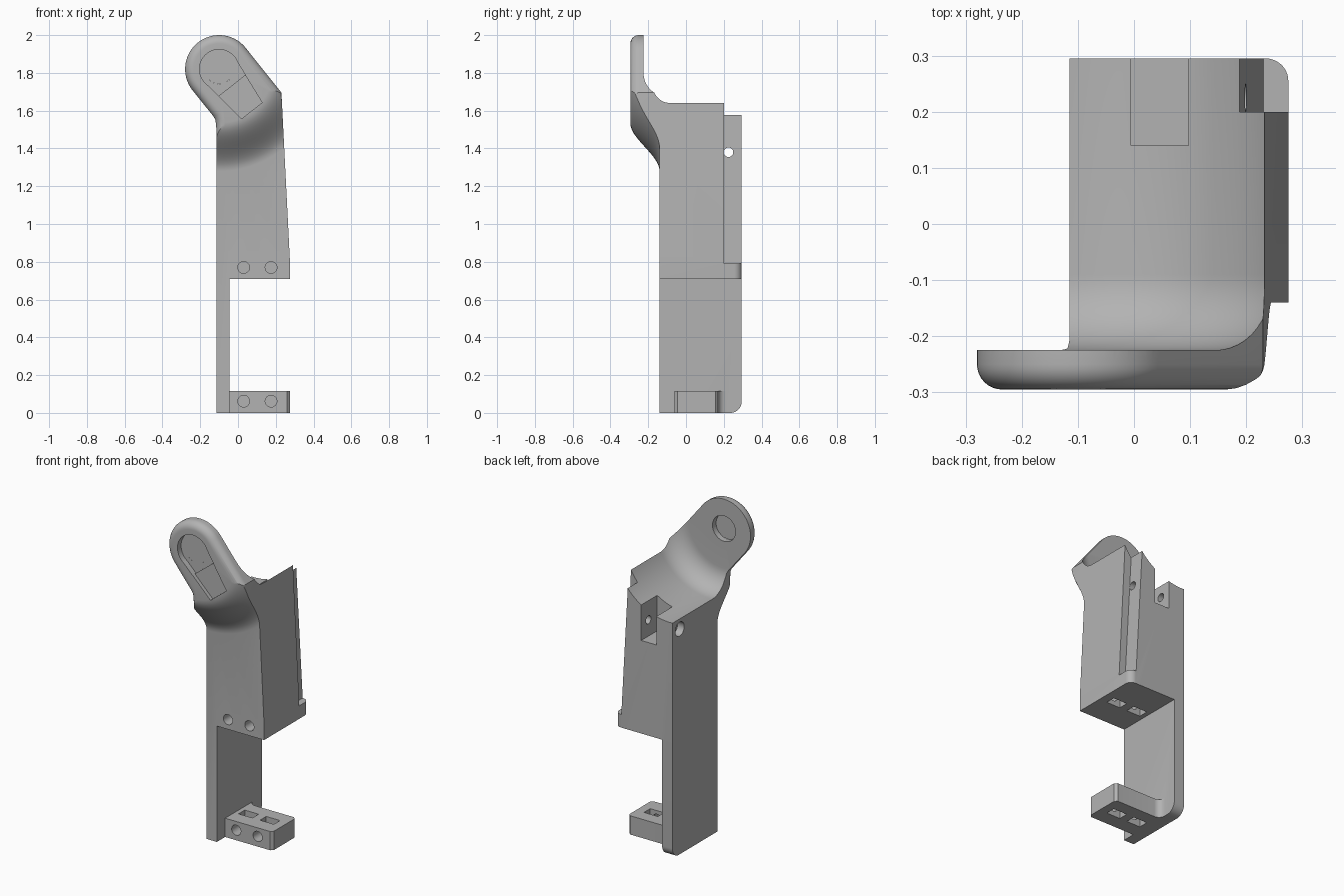
import bpy, bmesh, math
from mathutils import Vector, Matrix

if "Cube" in bpy.data.objects:
    bpy.data.objects.remove(bpy.data.objects["Cube"])

grey = bpy.data.materials.new("plain grey")
grey.use_nodes = True
grey.diffuse_color = (0.45, 0.45, 0.45, 1)
grey.node_tree.nodes["Principled BSDF"].inputs["Base Color"].default_value = grey.diffuse_color

EYE = Vector((-0.10, 0, 1.82))        # centre of the eyelet
AXIS = Vector((0.62, 0, -0.785))      # direction the arm runs down from it
SIDE = Vector((0.785, 0, 0.62))


def finish(bm, name):
    bmesh.ops.recalc_face_normals(bm, faces=bm.faces)
    me = bpy.data.meshes.new(name)
    bm.to_mesh(me)
    bm.free()
    me.materials.append(grey)
    ob = bpy.data.objects.new(name, me)
    bpy.context.collection.objects.link(ob)
    return ob


def loft(name, rings):
    """Join equal rings of points and cap both ends."""
    bm = bmesh.new()
    rows = [[bm.verts.new(p) for p in ring] for ring in rings]
    n = len(rows[0])
    for a, b in zip(rows, rows[1:]):
        for i in range(n):
            bm.faces.new((a[i], a[(i + 1) % n], b[(i + 1) % n], b[i]))
    bm.faces.new(rows[0])
    bm.faces.new(rows[-1])
    return finish(bm, name)


def prism(name, pts, axis, lo, hi):
    """Extrude a 2D outline along the given axis."""
    place = {"x": lambda u, v, t: (t, u, v),
             "y": lambda u, v, t: (u, t, v),
             "z": lambda u, v, t: (u, v, t)}[axis]
    return loft(name, [[place(u, v, t) for u, v in pts] for t in (lo, hi)])


def box(name, x, y, z):
    return prism(name, [(x[0], y[0]), (x[1], y[0]), (x[1], y[1]), (x[0], y[1])], "z", *z)


def arc(cu, cv, r, start, end, n=10):
    angles = [math.radians(start + (end - start) * i / n) for i in range(n + 1)]
    return [(cu + r * math.cos(a), cv + r * math.sin(a)) for a in angles]


def rod(name, u, v, r, axis, lo, hi):
    return prism(name, arc(u, v, r, 0, 352.5, 47), axis, lo, hi)


def combine(target, tool, operation):
    """Apply a boolean and discard the tool."""
    tool.hide_render = True
    mod = target.modifiers.new("cut", "BOOLEAN")
    mod.operation, mod.object, mod.solver = operation, tool, "EXACT"
    deps = bpy.context.evaluated_depsgraph_get()
    me = bpy.data.meshes.new_from_object(target.evaluated_get(deps))
    target.modifiers.clear()
    target.data = me
    bpy.data.objects.remove(tool)


# Front outline of the arm, with the eyelet end rounded towards the front
def outline(y, inset):
    d = inset
    tip = arc(EYE.x, EYE.z, 0.18 - d, 38, 218, 40)
    pts = [(-0.115 + d, 0), (-0.045, 0), (-0.045, 0.71), (0.275, 0.71),
           (0.275, 0.80), (0.23 - d, 1.695 - 0.33 * d)] + tip
    pts += [(-0.130 + d, 1.57 + 0.35 * d), (-0.119 + d, 1.55 + 0.35 * d),
            (-0.115 + d, 1.51 + 0.35 * d)]
    return [(x, y, z) for x, z in pts]


R = 0.045
rings = []
for i in range(9):
    a = math.radians(90 * i / 8)
    rings.append(outline(-0.295 + R * (1 - math.cos(a)), R * (1 - math.sin(a))))
rings.append(outline(0.5, 0))
body = loft("bracket_body", rings)

# Side section of the arm, swept round the eyelet axis
front = [(0, -0.295), (0.285, -0.295)]
for i in range(1, 15):
    t = i / 14
    front.append((0.285 + 0.255 * t, -0.295 + 0.155 * t * t * (3 - 2 * t)))
section = front + [(2, -0.14), (2, 0.295), (0.378, 0.295)]
section += arc(0.243, -0.09, 0.135, 0, -90, 12) + [(0, -0.225)]
bm = bmesh.new()
vs = [bm.verts.new((EYE.x + r, y, EYE.z)) for r, y in section]
es = [bm.edges.new(p) for p in zip(vs, vs[1:])]
bmesh.ops.spin(bm, geom=vs + es, cent=EYE, axis=(0, 1, 0),
               angle=math.tau, steps=120, use_merge=False)
bmesh.ops.remove_doubles(bm, verts=bm.verts, dist=0.0001)
combine(body, finish(bm, "arm_sweep"), "INTERSECT")

# Lower foot with a fillet into the back plate
foot = [(-0.06, -0.06), (0.26, -0.06), (0.275, -0.045), (0.275, 0.155), (0.26, 0.17)]
foot += arc(-0.005, 0.21, 0.04, 270, 180, 6) + [(-0.06, 0.21)]
combine(body, prism("foot", foot, "z", 0.0, 0.115), "UNION")

cutters = []

# Rounded lower back corner of the plate
cutters.append(prism("corner_cut", arc(0.235, 0.06, 0.06, 0, -90) + [(0.235, -0.1), (0.4, -0.1), (0.4, 0.06)],
                     "x", -0.3, -0.044))

# Long recess on the back left edge, above a rounded lip
cutters.append(prism("edge_recess", [(0.232, 0.79), (0.4, 0.79), (0.4, 1.85), (0.185, 1.85), (0.187, 1.60)],
                     "y", 0.20, 0.5))
cutters.append(prism("lip_cut", arc(0.235, 0.255, 0.04, 0, 90) + [(0.235, 0.4), (0.4, 0.4), (0.4, 0.255)],
                     "z", 0.6, 0.9))

# Open notch at the top back and the cross hole with its counterbore
cutters.append(box("notch", (-0.005, 0.097), (0.14, 0.5), (1.28, 1.9)))
cutters.append(rod("cross_hole", 0.225, 1.38, 0.025, "x", -0.3, 0.5))
cutters.append(rod("counterbore", 0.225, 1.38, 0.043, "x", -0.3, -0.07))

# Screw holes and nut pockets in the block and the foot
for x in (0.03, 0.175):
    for z, lo, hi in ((0.77, 0.6, 0.82), (0.062, -0.1, 0.2)):
        cutters.append(rod("screw_hole", x, z, 0.031, "y", -0.3, 0.09))
        cutters.append(box("nut_pocket", (x - 0.047, x + 0.047), (0.03, 0.09), (lo, hi)))

# Eyelet hole, its round recess and the tapered slot beside it
cutters.append(rod("eyelet_hole", EYE.x, EYE.z, 0.078, "y", -0.5, 0))
cutters.append(rod("eyelet_recess", EYE.x, EYE.z, 0.104, "y", -0.5, -0.26))


def slot(name, near, far, wide, narrow, depth):
    corners = [(near, -wide), (far, -narrow), (far, narrow), (near, wide)]
    pts = [EYE + AXIS * a + SIDE * s for a, s in corners]
    return prism(name, [(p.x, p.z) for p in pts], "y", -0.5, depth)


cutters.append(slot("slot_near", 0.0, 0.11, 0.103, 0.09, -0.26))
cutters.append(slot("slot_far", 0.10, 0.28, 0.09, 0.069, -0.272))

for c in cutters:
    combine(body, c, "DIFFERENCE")

# Smooth the curved faces, keep the edges sharp
bpy.ops.object.select_all(action="DESELECT")
body.select_set(True)
bpy.context.view_layer.objects.active = body
bpy.ops.object.shade_smooth_by_angle(angle=math.radians(30))
